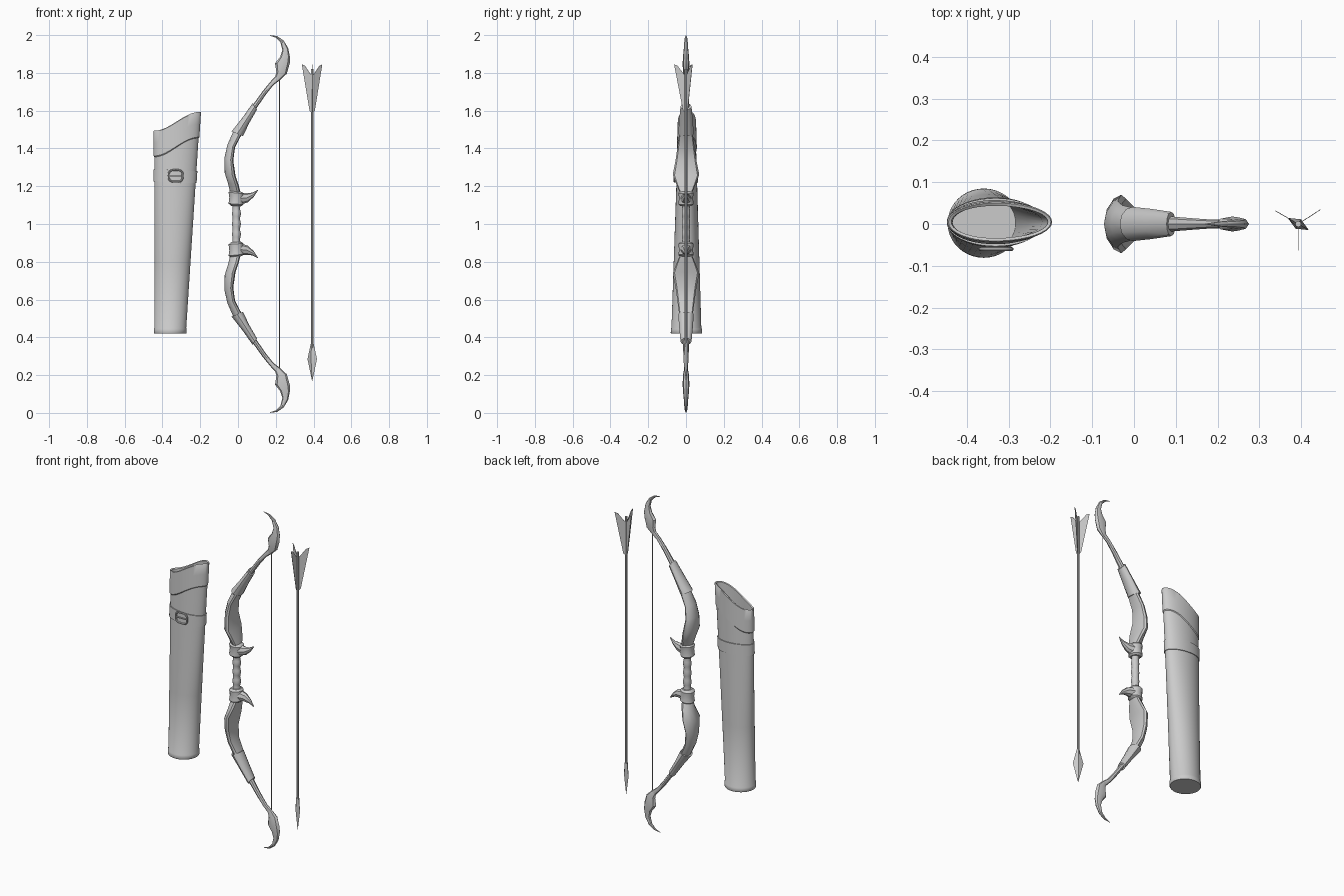
import bpy, bmesh, math
from mathutils import Vector, Matrix

cube = bpy.data.objects.get("Cube")
if cube:
    bpy.data.objects.remove(cube, do_unlink=True)

GREY = (0.6, 0.6, 0.6, 1)
mat = bpy.data.materials.new("plain_grey")
mat.use_nodes = True
mat.diffuse_color = GREY
mat.node_tree.nodes["Principled BSDF"].inputs["Base Color"].default_value = GREY


def finish(name, bm, angle=35):
    bmesh.ops.recalc_face_normals(bm, faces=bm.faces)
    mesh = bpy.data.meshes.new(name)
    bm.to_mesh(mesh)
    bm.free()
    obj = bpy.data.objects.new(name, mesh)
    bpy.context.collection.objects.link(obj)
    mesh.materials.append(mat)
    bpy.ops.object.select_all(action="DESELECT")
    obj.select_set(True)
    bpy.context.view_layer.objects.active = obj
    bpy.ops.object.shade_smooth_by_angle(angle=math.radians(angle))
    return obj


def skin(name, rings, closed=False, angle=35):
    """Join rings of points into a tube, capped or looped back on itself."""
    bm = bmesh.new()
    rows = [[bm.verts.new(p) for p in ring] for ring in rings]
    pairs = list(zip(rows, rows[1:])) + ([(rows[-1], rows[0])] if closed else [])
    n = len(rows[0])
    for a, b in pairs:
        for i in range(n):
            j = (i + 1) % n
            bm.faces.new((a[i], a[j], b[j], b[i]))
    if not closed:
        bm.faces.new(rows[0])
        bm.faces.new(rows[-1])
    return finish(name, bm, angle)


def bow_part(name, sections, flip, sides=12, wing=0.0, angle=35):
    """Sections: outer edge x, z, inner edge x, z, half width in y."""
    rings = []
    for ox, oz, ix, iz, w in sections:
        mid = Vector((ox + ix, 0, oz + iz)) / 2
        reach = Vector((ix - ox, 0, iz - oz)) / 2
        ring = []
        for k in range(sides):
            t = math.tau * k / sides
            p = mid + reach * (math.cos(t) + wing * math.sin(t) ** 2)
            p.y = w * math.sin(t)
            if flip:
                p.z = 2 - p.z
            ring.append(p)
        rings.append(ring)
    return skin(name, rings, angle=angle)


# Bow limbs, mirrored above and below the grip
LIMB = [(-.04, 1.16, .015, 1.16, .03), (-.053, 1.215, .004, 1.205, .05),
        (-.072, 1.275, -.013, 1.255, .07), (-.072, 1.35, -.025, 1.335, .055),
        (-.056, 1.42, -.016, 1.405, .045), (-.025, 1.49, .02, 1.475, .036)]
SLEEVE = [(-.034, 1.49, .026, 1.465, .041), (.025, 1.565, .06, 1.535, .036),
          (.078, 1.64, .1, 1.605, .029)]
ARM = [(.078, 1.63, .096, 1.61, .018), (.128, 1.70, .146, 1.683, .014),
       (.17, 1.752, .187, 1.735, .011), (.2, 1.785, .23, 1.768, .01)]
TIP = [(.195, 1.772, .225, 1.765, .01), (.203, 1.805, .258, 1.795, .016),
       (.196, 1.85, .274, 1.85, .018), (.223, 1.885, .275, 1.885, .016),
       (.235, 1.92, .266, 1.93, .012), (.225, 1.962, .243, 1.97, .009),
       (.2, 1.986, .209, 1.994, .006), (.17, 1.997, .17, 2.0, .001)]
COLLAR = [(-.036, 1.095, .018, 1.095, .03), (-.05, 1.108, .028, 1.103, .04),
          (-.046, 1.14, .03, 1.14, .037), (-.05, 1.168, .032, 1.16, .041),
          (-.038, 1.178, .02, 1.17, .03)]
THORN = [(.0, 1.168, .005, 1.1, .033), (.045, 1.163, .052, 1.115, .02),
         (.075, 1.166, .083, 1.143, .01), (.105, 1.181, .107, 1.179, .001)]
for side, flip in (("upper", False), ("lower", True)):
    bow_part(side + "_limb", LIMB, flip, wing=0.4)
    bow_part(side + "_limb_sleeve", SLEEVE, flip)
    bow_part(side + "_limb_arm", ARM, flip, sides=8)
    bow_part(side + "_limb_tip", TIP, flip, sides=8)
    bow_part(side + "_collar", COLLAR, flip)
    bow_part(side + "_thorn", THORN, flip, sides=8)

# Grip with finger waves
grip = []
for k in range(17):
    z = .89 + .22 * k / 16
    wave = .003 * math.cos(math.tau * k / 4)
    grip.append((-.03 - wave / 2, z, .013 + wave, z, .021 + wave / 2))
bow_part("grip", grip, False)

# Bowstring
bow_part("bowstring", [(.218, z, .222, z, .002) for z in (.225, 1.775)], False, sides=6)


# Quiver: rows of height, slant, and offset from the tapered wall
def quiver_ring(z0, slant, grow, n=40):
    ring = []
    for k in range(n):
        t = math.tau * k / n
        z = z0 + slant * math.sin(math.pi / 2 * math.cos(t))
        f = (z - .42) / 1.17
        left, right = -.446, -.273 + .076 * f
        x = (left + right) / 2 + ((right - left) / 2 + grow) * math.cos(t)
        y = .002 + .003 * f + (.083 - .037 * f + grow) * math.sin(t)
        ring.append((x, y, z))
    return ring


skin("quiver", [quiver_ring(*row) for row in (
    (.42, 0, -.002), (.423, 0, 0), (.445, 0, 0), (.45, 0, -.003), (.8, 0, -.003),
    (1.15, 0, -.003), (1.405, .05, -.003), (1.41, .05, .001), (1.48, .05, .001),
    (1.54, .05, .001), (1.544, .05, -.002), (1.54, .05, -.009), (1.4, .03, -.012),
    (.9, 0, -.012), (.45, 0, -.012))])
skin("quiver_strap", [quiver_ring(*row) for row in (
    (1.22, -.004, -.006), (1.22, -.004, .002), (1.285, -.004, .002),
    (1.285, -.004, -.006))], closed=True)

# Buckle: rounded square ring with a pin across it
rings = []
for k in range(28):
    t = math.tau * k / 28
    c, s = math.cos(t), math.sin(t)
    spot = [math.copysign(abs(v) ** .65, v) for v in (c, s)]
    ring = []
    for m in range(8):
        a = math.tau * m / 8
        r = .005 * math.cos(a)
        ring.append((-.33 + spot[0] * .037 + c * r, -.06 + .005 * math.sin(a),
                     1.255 + spot[1] * .031 + s * r))
    rings.append(ring)
skin("buckle_ring", rings, closed=True)
bm = bmesh.new()
bmesh.ops.create_cube(bm, size=1, matrix=Matrix.Translation((-.33, -.06, 1.255))
                      @ Matrix.Diagonal((.074, .006, .006, 1)))
finish("buckle_pin", bm)

# Arrow shaft
AX = .393


def disc(z, rx, ry, n, turn=0.0):
    rot = Matrix.Rotation(turn, 3, "Z")
    return [Vector((AX, 0, z)) + rot @ Vector((rx * math.cos(math.tau * k / n),
            ry * math.sin(math.tau * k / n), 0)) for k in range(n)]


skin("arrow_shaft", [disc(z, .007, .007, 10) for z in (.3, 1.82)])

# Arrow head: flattened diamond, turned off axis
skin("arrow_head", [disc(z, rx, ry, 4, math.radians(-30)) for z, rx, ry in (
    (.17, .001, .001), (.285, .029, .013), (.37, .008, .008))], angle=20)

# Three feather vanes
for i, deg in enumerate((-90, 33, 150)):
    d = Vector((math.cos(math.radians(deg)), math.sin(math.radians(deg)), 0))
    side = Vector((-d.y, d.x, 0)) * .0008
    outline = [(.004, 1.59), (.016, 1.6), (.063, 1.845), (.045, 1.838), (.004, 1.785)]
    skin("arrow_vane_%d" % (i + 1),
         [[Vector((AX, 0, z)) + d * r + side * s for r, z in outline] for s in (-1, 1)])
